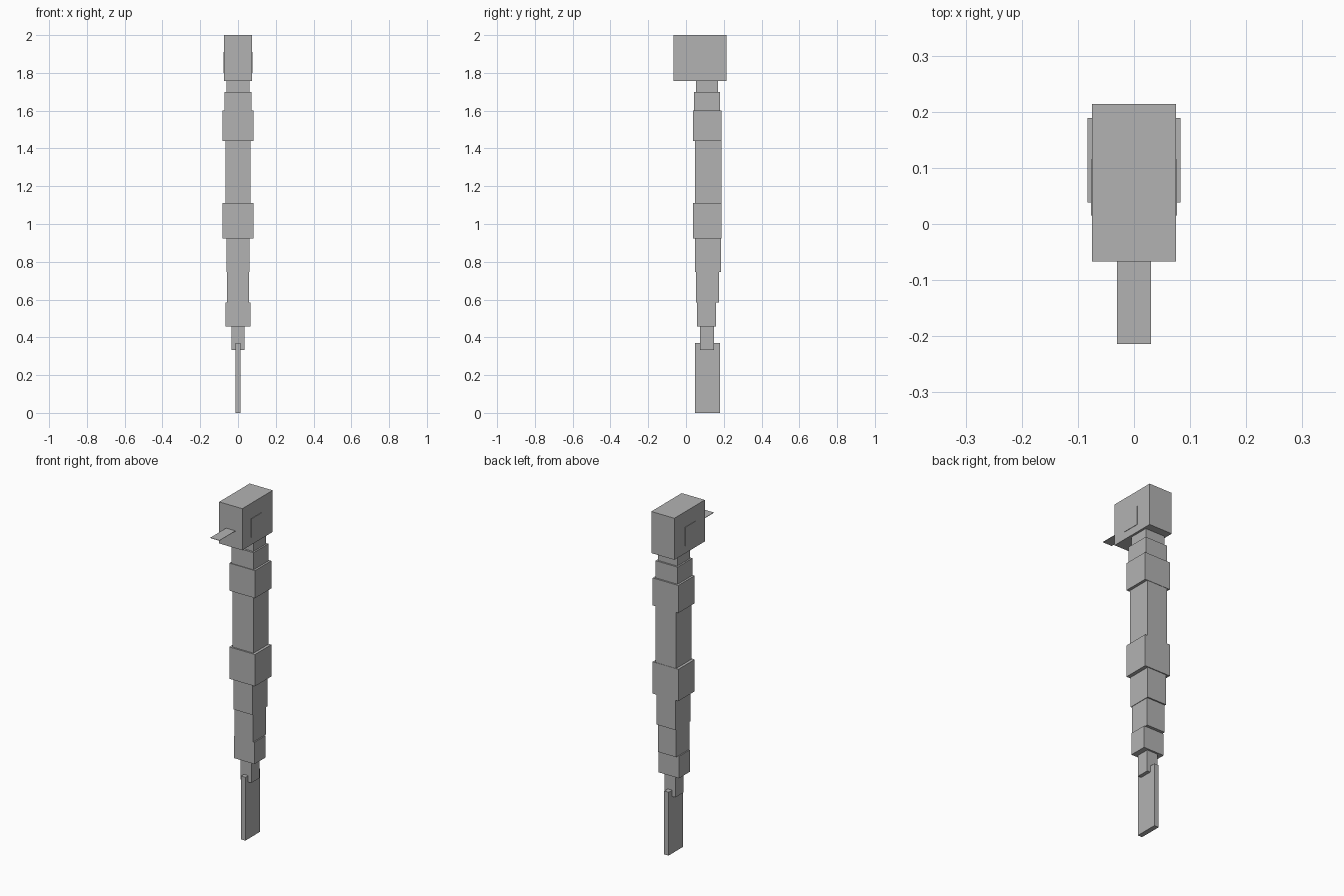
import bpy

grey = bpy.data.materials.new("plain grey")
grey.diffuse_color = (0.45, 0.45, 0.45, 1)


def box(name, half_x, y0, y1, z0, z1, x=0.0):
    """Box given by its half width in x and its ranges in y and z."""
    bpy.ops.mesh.primitive_cube_add(size=1, location=(x, (y0 + y1) / 2, (z0 + z1) / 2))
    ob = bpy.context.object
    ob.name = name
    ob.scale = (2 * half_x, y1 - y0, z1 - z0)
    bpy.ops.object.transform_apply(location=False, rotation=False, scale=True)
    ob.data.materials.append(grey)
    return ob


# Head with a raised plate for each eye
box("head", 0.0745, -0.067, 0.214, 1.757, 2.0)
for side, sign in (("left", -1), ("right", 1)):
    box(side + "_eye", 0.002, 0.015, 0.115, 1.80, 1.91, x=sign * 0.075)

# Flat beak
box("beak", 0.03, -0.214, -0.066, 1.8565, 1.8585)

# Stacked trunk, top to bottom
box("neck", 0.062, 0.053, 0.169, 1.70, 1.757)
box("collar", 0.071, 0.042, 0.179, 1.60, 1.70)
box("upper_wing_band", 0.083, 0.038, 0.189, 1.439, 1.60)
box("torso", 0.067, 0.047, 0.187, 1.11, 1.439)
box("lower_wing_band", 0.083, 0.038, 0.189, 0.924, 1.11)
box("belly", 0.062, 0.047, 0.184, 0.747, 0.924)
box("lower_belly", 0.059, 0.053, 0.176, 0.585, 0.747)
box("hips", 0.066, 0.058, 0.159, 0.457, 0.585)

# Tail root and thin tail blade
box("tail_root", 0.035, 0.074, 0.148, 0.333, 0.457)
box("tail_blade", 0.014, 0.048, 0.181, 0.0, 0.37)
